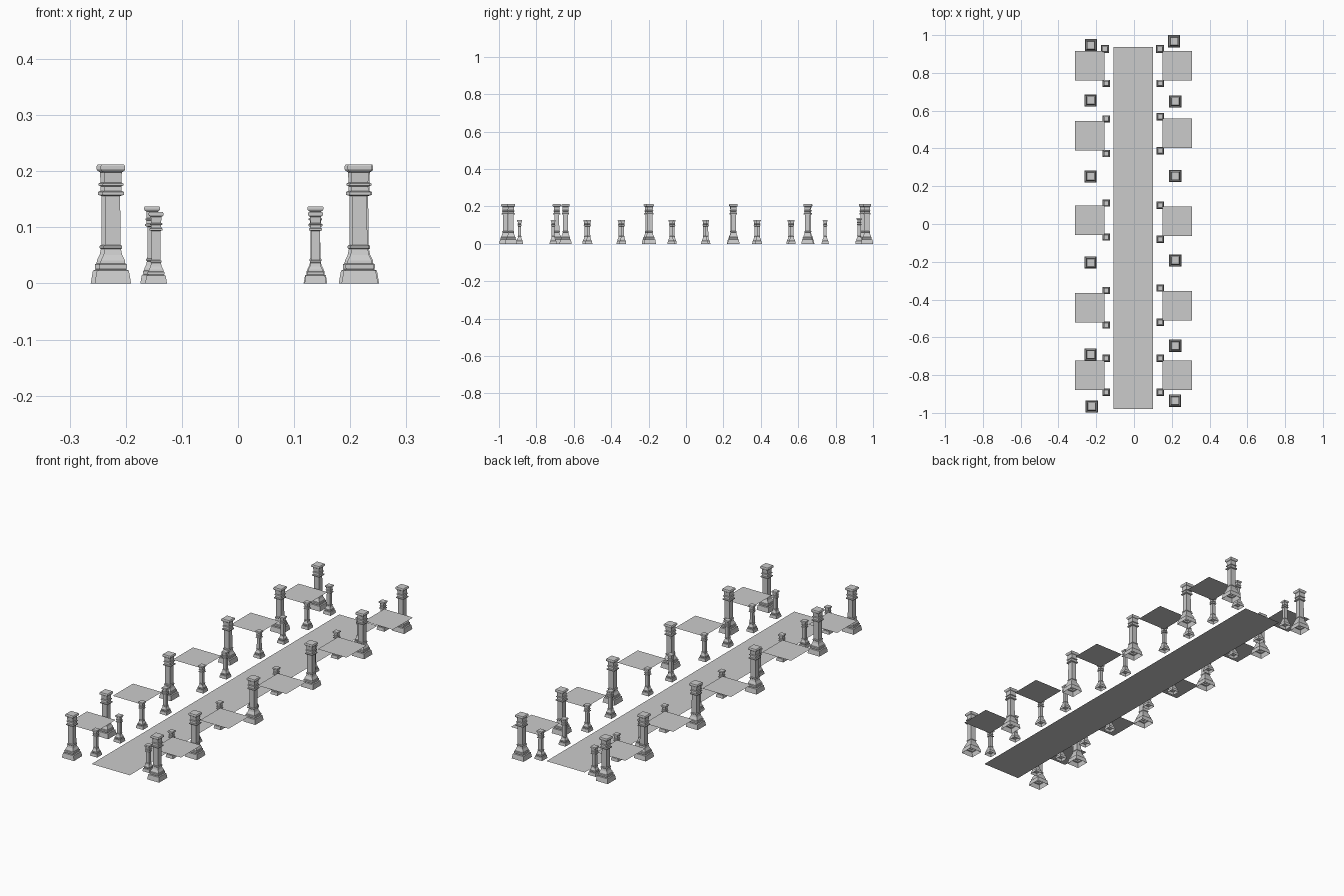
import bpy, bmesh

stone = bpy.data.materials.new("grey stone")
stone.diffuse_color = (0.6, 0.6, 0.6, 1)

# Half-width and height of each square ring, from foot to cap
PROFILE = [
    (0.0325, 0.000), (0.0285, 0.023), (0.0235, 0.025), (0.0250, 0.028),
    (0.0250, 0.034), (0.0220, 0.036), (0.0215, 0.041), (0.0165, 0.051),
    (0.0145, 0.061), (0.0165, 0.063), (0.0165, 0.067), (0.0135, 0.069),
    (0.0130, 0.156), (0.0195, 0.158), (0.0195, 0.163), (0.0155, 0.165),
    (0.0150, 0.173), (0.0185, 0.175), (0.0185, 0.178), (0.0150, 0.180),
    (0.0160, 0.198), (0.0205, 0.201), (0.0220, 0.204), (0.0220, 0.209),
    (0.0200, 0.212),
]


def make_object(name, bm, location):
    mesh = bpy.data.meshes.new(name)
    bm.to_mesh(mesh)
    bm.free()
    mesh.materials.append(stone)
    obj = bpy.data.objects.new(name, mesh)
    obj.location = location
    bpy.context.collection.objects.link(obj)
    return obj


def column(name, x, y, scale):
    """Square moulded column, closed at the cap and open underneath."""
    bm = bmesh.new()
    rings = []
    for r, z in PROFILE:
        rings.append([bm.verts.new((sx * r * scale, sy * r * scale, z * scale))
                      for sx, sy in ((-1, -1), (1, -1), (1, 1), (-1, 1))])
    for low, high in zip(rings, rings[1:]):
        for i in range(4):
            j = (i + 1) % 4
            bm.faces.new((low[i], low[j], high[j], high[i]))
    bm.faces.new(rings[-1])
    make_object(name, bm, (x, y, 0))


def sheet(name, x, y, z, width, length):
    """Single thin horizontal panel facing up."""
    bm = bmesh.new()
    w, d = width / 2, length / 2
    bm.faces.new([bm.verts.new(p) for p in
                  ((-w, -d, 0), (w, -d, 0), (w, d, 0), (-w, d, 0))])
    make_object(name, bm, (x, y, z))


# Central walkway
sheet("walkway", -0.004, -0.021, 0.001, 0.207, 1.918)

# Tall outer columns
tall_left = [(-0.228, 0.946), (-0.23, 0.654), (-0.23, 0.252),
             (-0.23, -0.204), (-0.23, -0.691), (-0.223, -0.966)]
tall_right = [(0.212, 0.968), (0.219, 0.649), (0.219, 0.254),
              (0.219, -0.193), (0.219, -0.644), (0.217, -0.935)]
for x, y in tall_left + tall_right:
    column("tall_column", x, y, 1.0)

# Short inner columns, the rear pair slightly larger
for x, y in ((-0.153, 0.926), (0.138, 0.926)):
    column("rear_short_column", x, y, 0.648)
for y in (0.744, 0.556, 0.373, 0.111, -0.069, -0.352, -0.535, -0.71, -0.89):
    column("short_column", -0.146, y, 0.6)
for y in (0.744, 0.567, 0.387, 0.10, -0.08, -0.339, -0.52, -0.71, -0.89):
    column("short_column", 0.138, y, 0.6)

# Raised square panels along both sides
for y in (0.838, 0.467, 0.020, -0.444, -0.801):
    sheet("left_panel", -0.235, y, 0.105, 0.156, 0.157)
for y in (0.838, 0.480, 0.014, -0.432, -0.801):
    sheet("right_panel", 0.229, y, 0.105, 0.156, 0.157)
